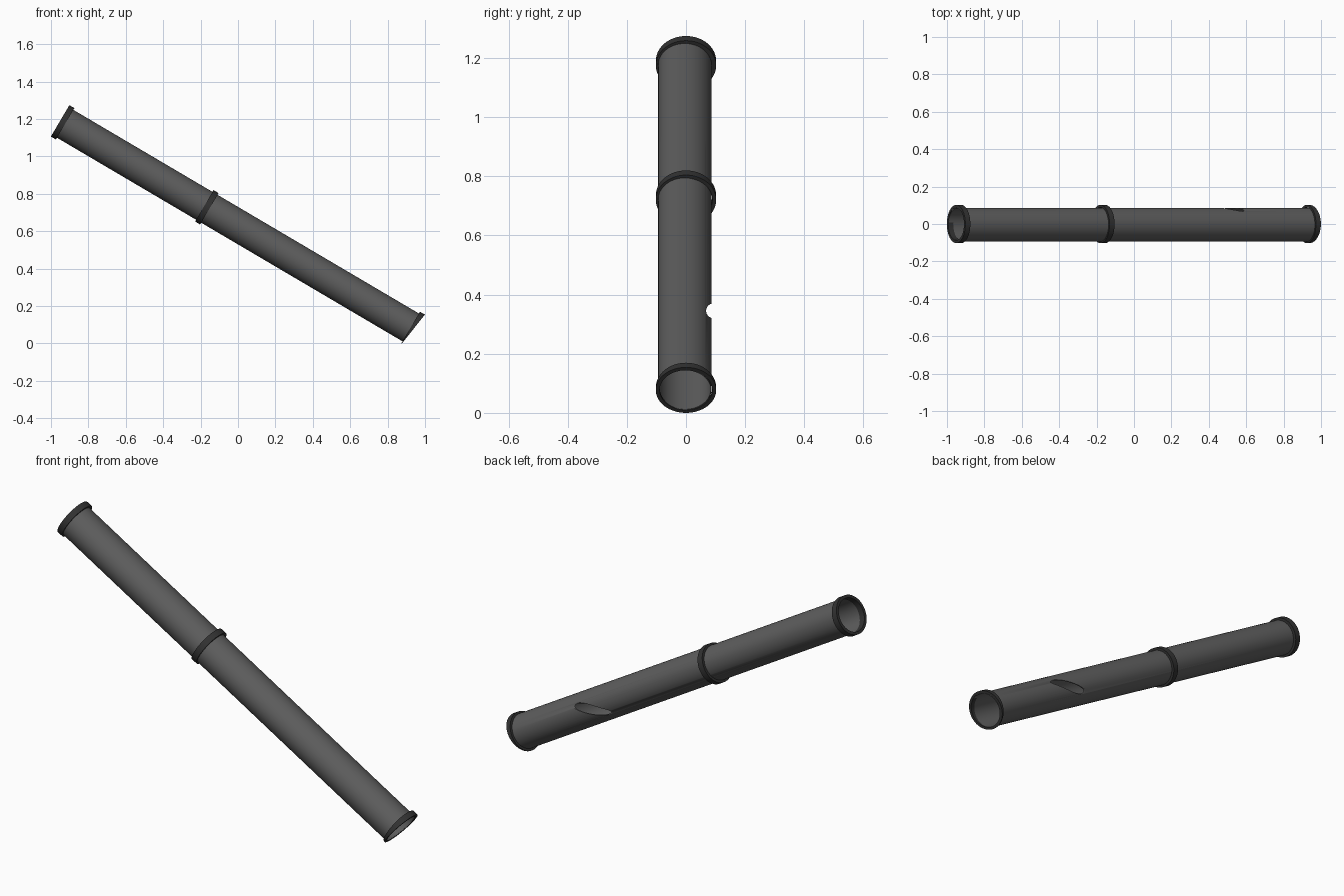
import bpy, bmesh, math
from mathutils import Matrix, Vector

default = bpy.data.objects.get("Cube")
if default:
    bpy.data.objects.remove(default, do_unlink=True)

# Pipe axis runs from the high open end down to the slanted low end
HIGH = Vector((-0.951, 0, 1.19))
LOW = Vector((0.938, 0, 0.077))
AXIS = LOW - HIGH
LENGTH = AXIS.length
TILT = math.atan2(AXIS.x, AXIS.z)
FRAME = Matrix.Translation(HIGH) @ Matrix.Rotation(TILT, 4, 'Y')
SQUASH = 0.955          # cross-section is slightly flattened
SLANT = math.tan(math.radians(8))
SIDES = 64


def material(name, value):
    mat = bpy.data.materials.new(name)
    mat.use_nodes = True
    colour = (value, value, value, 1)
    mat.diffuse_color = colour
    mat.node_tree.nodes["Principled BSDF"].inputs["Base Color"].default_value = colour
    return mat


def hollow_pipe(name, r_in, r_out, start, end, mat, slant=0.0, side=0.0):
    """Closed annular tube along the pipe axis; the far end may be slanted."""
    bm = bmesh.new()
    loops = []
    for r, z, s in ((r_out, start, 0), (r_out, end, slant),
                    (r_in, end, slant), (r_in, start, 0)):
        loop = []
        for i in range(SIDES):
            a = math.tau * i / SIDES
            x = r * SQUASH * math.cos(a)
            loop.append(bm.verts.new((x, r * math.sin(a) + side, z - x * s)))
        loops.append(loop)
    for k in range(4):
        a, b = loops[k], loops[(k + 1) % 4]
        for i in range(SIDES):
            j = (i + 1) % SIDES
            bm.faces.new((a[i], a[j], b[j], b[i]))
    bm.transform(FRAME)
    bmesh.ops.recalc_face_normals(bm, faces=bm.faces)
    mesh = bpy.data.meshes.new(name)
    bm.to_mesh(mesh)
    bm.free()
    mesh.materials.append(mat)
    obj = bpy.data.objects.new(name, mesh)
    bpy.context.collection.objects.link(obj)
    return obj


def shade(obj):
    bpy.ops.object.select_all(action='DESELECT')
    obj.select_set(True)
    bpy.context.view_layer.objects.active = obj
    bpy.ops.object.shade_smooth_by_angle(angle=math.radians(35))


grey = material("pipe_grey", 0.11)
dark = material("collar_dark_grey", 0.032)

# Main pipe and its three collars
pipe = hollow_pipe("pipe", 0.0875, 0.0905, 0.002, LENGTH - 0.002, grey, SLANT, -0.004)
collars = [
    hollow_pipe("upper_collar", 0.087, 0.102, 0, 0.031, dark),
    hollow_pipe("middle_collar", 0.089, 0.102, 0.895, 0.926, dark),
    hollow_pipe("lower_collar", 0.089, 0.102, LENGTH - 0.017, LENGTH, dark, SLANT),
]

# Horizontal round cut that leaves a lens-shaped opening in the back
bpy.ops.mesh.primitive_cylinder_add(vertices=48, radius=0.025, depth=0.6,
                                    location=(0.482, 0.093, 0.345),
                                    rotation=(0, math.pi / 2, 0))
cutter = bpy.context.object
cutter.name = "opening_cutter"
cutter.hide_render = True
cut = pipe.modifiers.new("opening", 'BOOLEAN')
cut.operation = 'DIFFERENCE'
cut.solver = 'EXACT'
cut.object = cutter
bpy.context.view_layer.objects.active = pipe
bpy.ops.object.modifier_apply(modifier=cut.name)
bpy.data.objects.remove(cutter, do_unlink=True)

for part in [pipe] + collars:
    shade(part)
